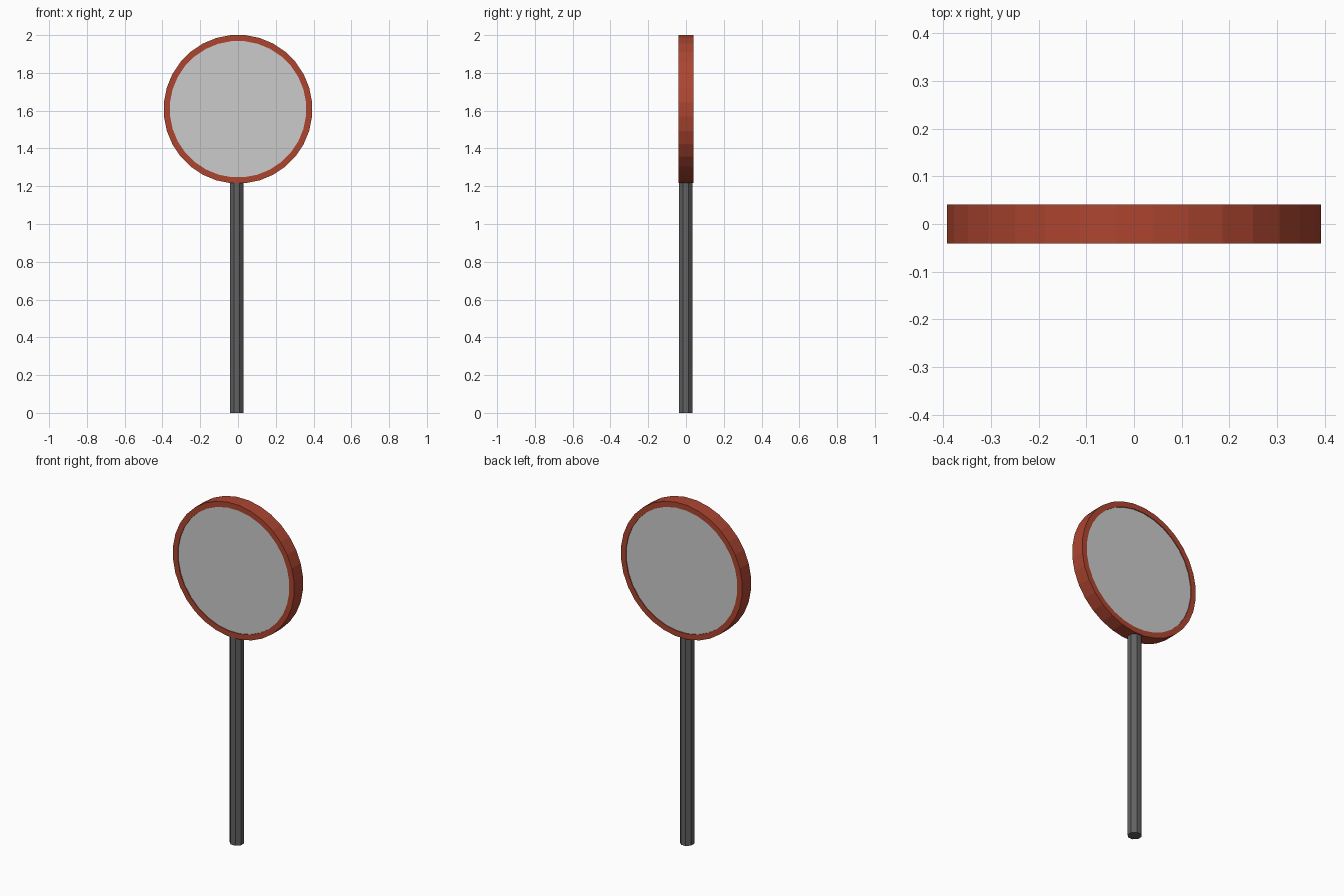
import bpy, bmesh
from math import pi, sin, cos

if "Cube" in bpy.data.objects:
    bpy.data.objects.remove(bpy.data.objects["Cube"])

SIDES = 32
CENTRE_Z = 1.608
OUTER = 0.392 / cos(pi / SIDES)
INNER = 0.36 / cos(pi / SIDES)
HALF = 0.041      # half thickness of the rim
PANEL_Y = 0.036   # faces sit slightly inside the rim


def material(name, rgb):
    mat = bpy.data.materials.new(name)
    mat.diffuse_color = (*rgb, 1)
    mat.use_nodes = True
    mat.node_tree.nodes["Principled BSDF"].inputs["Base Color"].default_value = mat.diffuse_color
    return mat


def finish(name, bm, mat=None):
    bmesh.ops.recalc_face_normals(bm, faces=bm.faces)
    mesh = bpy.data.meshes.new(name)
    bm.to_mesh(mesh)
    bm.free()
    obj = bpy.data.objects.new(name, mesh)
    bpy.context.collection.objects.link(obj)
    if mat:
        mesh.materials.append(mat)
    return obj


def ring(bm, radius, y):
    angles = [(k + 0.5) * 2 * pi / SIDES for k in range(SIDES)]
    return [bm.verts.new((radius * cos(a), y, CENTRE_Z + radius * sin(a))) for a in angles]


def bridge(bm, a, b):
    for i in range(SIDES):
        j = (i + 1) % SIDES
        bm.faces.new((a[i], a[j], b[j], b[i]))


# Red rim: rectangular section swept round the disc
bm = bmesh.new()
section = [(INNER, -HALF), (OUTER, -HALF), (OUTER, HALF), (INNER, HALF)]
loops = [ring(bm, r, y) for r, y in section]
for k in range(4):
    bridge(bm, loops[k], loops[(k + 1) % 4])
finish("rim", bm, material("red", (0.42, 0.06, 0.03)))

# Grey sign faces, front and back
for name, side in (("front_panel", -1), ("back_panel", 1)):
    bm = bmesh.new()
    face = bm.faces.new(ring(bm, INNER, side * PANEL_Y))
    obj = finish(name, bm)
    if obj.data.polygons[0].normal.y * side < 0:
        obj.data.flip_normals()

# Octagonal pole, flat side to the front
POLE_H = 1.222
bpy.ops.mesh.primitive_cylinder_add(vertices=8, radius=0.036 / cos(pi / 8), depth=POLE_H,
                                    location=(-0.006, -0.002, POLE_H / 2),
                                    rotation=(0, 0, pi / 8))
pole = bpy.context.object
pole.name = "pole"
pole.data.materials.append(material("dark_grey", (0.12, 0.12, 0.12)))
